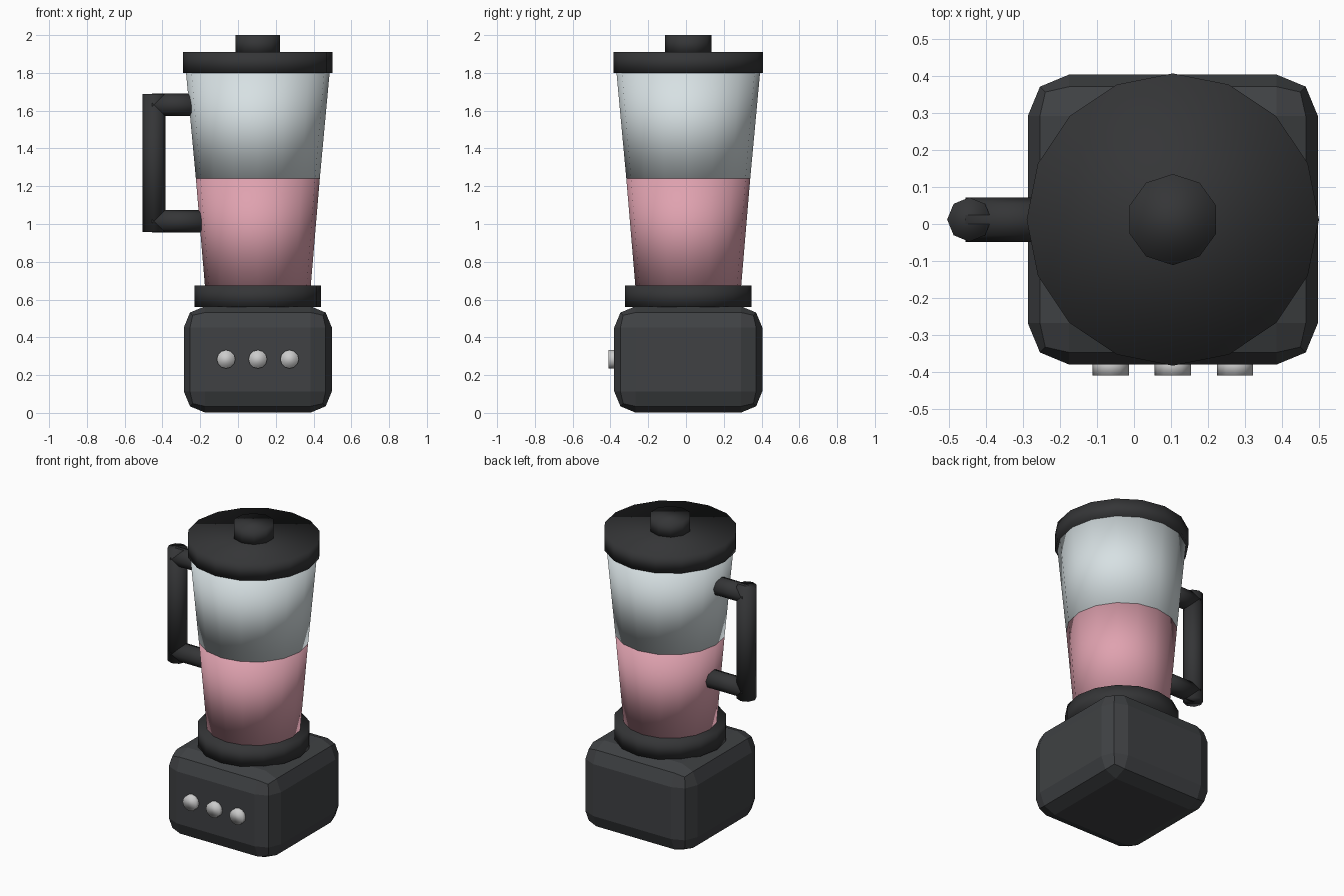
import bpy
from math import pi

if "Cube" in bpy.data.objects:
    bpy.data.objects.remove(bpy.data.objects["Cube"])

CX, CY = 0.105, 0.012   # axis of the body


def material(name, rgb):
    m = bpy.data.materials.new(name)
    m.diffuse_color = (*rgb, 1)
    m.use_nodes = True
    m.node_tree.nodes["Principled BSDF"].inputs["Base Color"].default_value = m.diffuse_color
    return m


dark = material("dark_plastic", (0.035, 0.036, 0.038))
base_grey = material("base_plastic", (0.05, 0.053, 0.057))
glass = material("glass", (0.68, 0.75, 0.77))
pink = material("smoothie", (0.74, 0.36, 0.43))


def finish(name, mat):
    o = bpy.context.object
    o.name = name
    if mat:
        o.data.materials.append(mat)
    return o


def round_part(name, z0, z1, r0, r1, sides, mat, x=CX, y=CY):
    """Upright closed frustum between two heights."""
    bpy.ops.mesh.primitive_cone_add(vertices=sides, radius1=r0, radius2=r1, depth=z1 - z0,
                                    location=(x, y, (z0 + z1) / 2))
    bpy.ops.object.shade_smooth()
    return finish(name, mat)


def bar(name, centre, length, r, sides, rot, mat=None):
    bpy.ops.mesh.primitive_cylinder_add(vertices=sides, radius=r, depth=length,
                                        location=centre, rotation=rot)
    bpy.ops.object.shade_smooth()
    return finish(name, mat)


# motor base with chunky two-step bevel
bpy.ops.mesh.primitive_cube_add(size=1, location=(CX, CY, 0.283))
base = finish("motor_base", base_grey)
base.scale = (0.784, 0.784, 0.562)
bpy.ops.object.transform_apply(location=False, rotation=False, scale=True)
bev = base.modifiers.new("bevel", 'BEVEL')
bev.width, bev.segments = 0.112, 2

# stacked jar parts
round_part("collar", 0.56, 0.675, 0.335, 0.335, 16, dark)
round_part("smoothie", 0.67, 1.24, 0.28, 0.328, 16, pink)
round_part("jar", 1.24, 1.80, 0.328, 0.38, 16, glass)
round_part("lid", 1.80, 1.91, 0.395, 0.395, 16, dark)
round_part("lid_knob", 1.90, 2.0, 0.123, 0.123, 10, dark)

# handle
round_part("handle_grip", 0.957, 1.687, 0.06, 0.06, 8, dark, x=-0.445)
for name, z, x1 in (("handle_upper_arm", 1.632, -0.20), ("handle_lower_arm", 1.015, -0.15)):
    bar(name, ((x1 - 0.455) / 2, CY, z), x1 + 0.455, 0.06, 8, (0, pi / 2, 0), dark)

# buttons
for i in (-1, 0, 1):
    bar(f"button_{i + 2}", (CX + i * 0.168, -0.385, 0.284), 0.05, 0.049, 12, (pi / 2, 0, 0))
